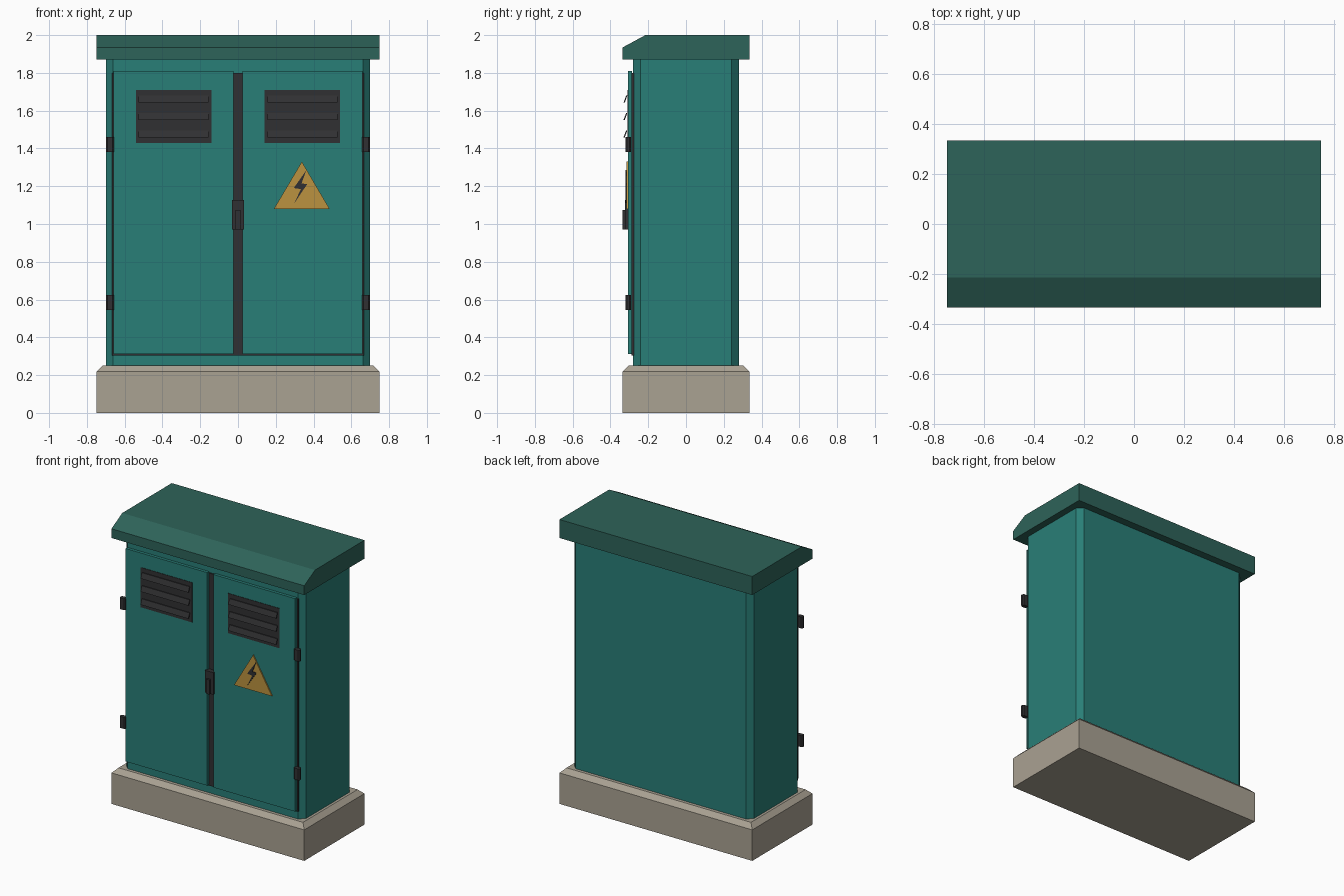
import bpy, bmesh
from mathutils import Matrix

if "Cube" in bpy.data.objects:
    bpy.data.objects.remove(bpy.data.objects["Cube"])


def material(name, rgb):
    m = bpy.data.materials.new(name)
    m.diffuse_color = (*rgb, 1)
    m.use_nodes = True
    m.node_tree.nodes["Principled BSDF"].inputs["Base Color"].default_value = m.diffuse_color
    return m


TEAL = material("teal_paint", (0.022, 0.21, 0.185))
ROOF = material("roof_green", (0.027, 0.125, 0.10))
DARK = material("dark_metal", (0.03, 0.03, 0.032))
STONE = material("concrete", (0.40, 0.36, 0.29))
YELLOW = material("warning_yellow", (0.50, 0.29, 0.05))


def finish(name, bm, mat):
    bmesh.ops.recalc_face_normals(bm, faces=bm.faces)
    mesh = bpy.data.meshes.new(name)
    bm.to_mesh(mesh)
    bm.free()
    mesh.materials.append(mat)
    ob = bpy.data.objects.new(name, mesh)
    bpy.context.collection.objects.link(ob)
    return ob


def box(name, x, y, z, mat, chamfer=0, pick=None):
    """Box from (min, max) ranges; pick selects the edges to chamfer."""
    bm = bmesh.new()
    bmesh.ops.create_cube(bm, size=1)
    for v in bm.verts:
        v.co = [lo + (c + 0.5) * (hi - lo) for c, (lo, hi) in zip(v.co, (x, y, z))]
    if chamfer:
        edges = [e for e in bm.edges if pick(*[v.co for v in e.verts])]
        bmesh.ops.bevel(bm, geom=edges, offset=chamfer, segments=1, affect='EDGES')
    return finish(name, bm, mat)


def prism(name, points, offset, mat):
    """Closed polygon extruded along offset."""
    bm = bmesh.new()
    face = bm.faces.new([bm.verts.new(p) for p in points])
    ext = bmesh.ops.extrude_face_region(bm, geom=[face], use_keep_orig=True)
    bmesh.ops.translate(bm, vec=offset, verts=[g for g in ext["geom"] if isinstance(g, bmesh.types.BMVert)])
    return finish(name, bm, mat)


def vertical(a, b):
    return abs(a.z - b.z) > 0.01


# Plinth with chamfered top rim, and cabinet with chamfered corners
box("plinth", (-0.75, 0.75), (-0.335, 0.335), (0, 0.25), STONE, 0.032,
    lambda a, b: min(a.z, b.z) > 0.2)
box("cabinet_body", (-0.70, 0.70), (-0.28, 0.28), (0.25, 1.88), TEAL, 0.038, vertical)

# Roof with sloped front edge
roof = [(-0.335, 1.87), (0.335, 1.87), (0.335, 2.0), (-0.215, 2.0), (-0.335, 1.935)]
prism("roof", [(-0.75, y, z) for y, z in roof], (1.5, 0, 0), ROOF)

# Dark seam panel behind the doors
box("door_seam", (-0.668, 0.668), (-0.288, -0.275), (0.305, 1.80), DARK)

for side, s in (("left", -1), ("right", 1)):
    def span(a, b):
        return tuple(sorted((s * a, s * b)))

    # Door leaf, vent and hinges
    box(f"{side}_door", span(0.024, 0.66), (-0.308, -0.287), (0.312, 1.81), TEAL)
    box(f"{side}_vent_plate", span(0.14, 0.54), (-0.311, -0.30), (1.43, 1.71), DARK)
    for i, z in enumerate((1.661, 1.569, 1.477)):
        slat = [(-0.311, z + 0.018), (-0.317, z + 0.018), (-0.331, z - 0.018), (-0.324, z - 0.018)]
        x0, x1 = span(0.155, 0.527)
        prism(f"{side}_vent_slat_{i + 1}", [(x0, y, zz) for y, zz in slat], (x1 - x0, 0, 0), DARK)
    for label, z in (("lower", 0.585), ("upper", 1.42)):
        box(f"{side}_{label}_hinge", span(0.656, 0.70), (-0.321, -0.292), (z - 0.04, z + 0.04),
            DARK, 0.008, vertical)

# Handle plate and lever
box("handle_plate", (-0.033, 0.033), (-0.322, -0.285), (0.972, 1.127), DARK)
box("handle_lever", (-0.013, 0.013), (-0.335, -0.315), (0.972, 1.075), DARK)

# Warning triangle and bolt symbol
prism("warning_sign", [(x, -0.316, z) for x, z in ((0.19, 1.08), (0.485, 1.08), (0.338, 1.33))],
      (0, 0.012, 0), YELLOW)
bolt = [(0.362, 1.285), (0.295, 1.19), (0.333, 1.185), (0.298, 1.11), (0.367, 1.212), (0.336, 1.214)]
prism("bolt_symbol", [(x, -0.32, z) for x, z in bolt], (0, 0.006, 0), DARK)
